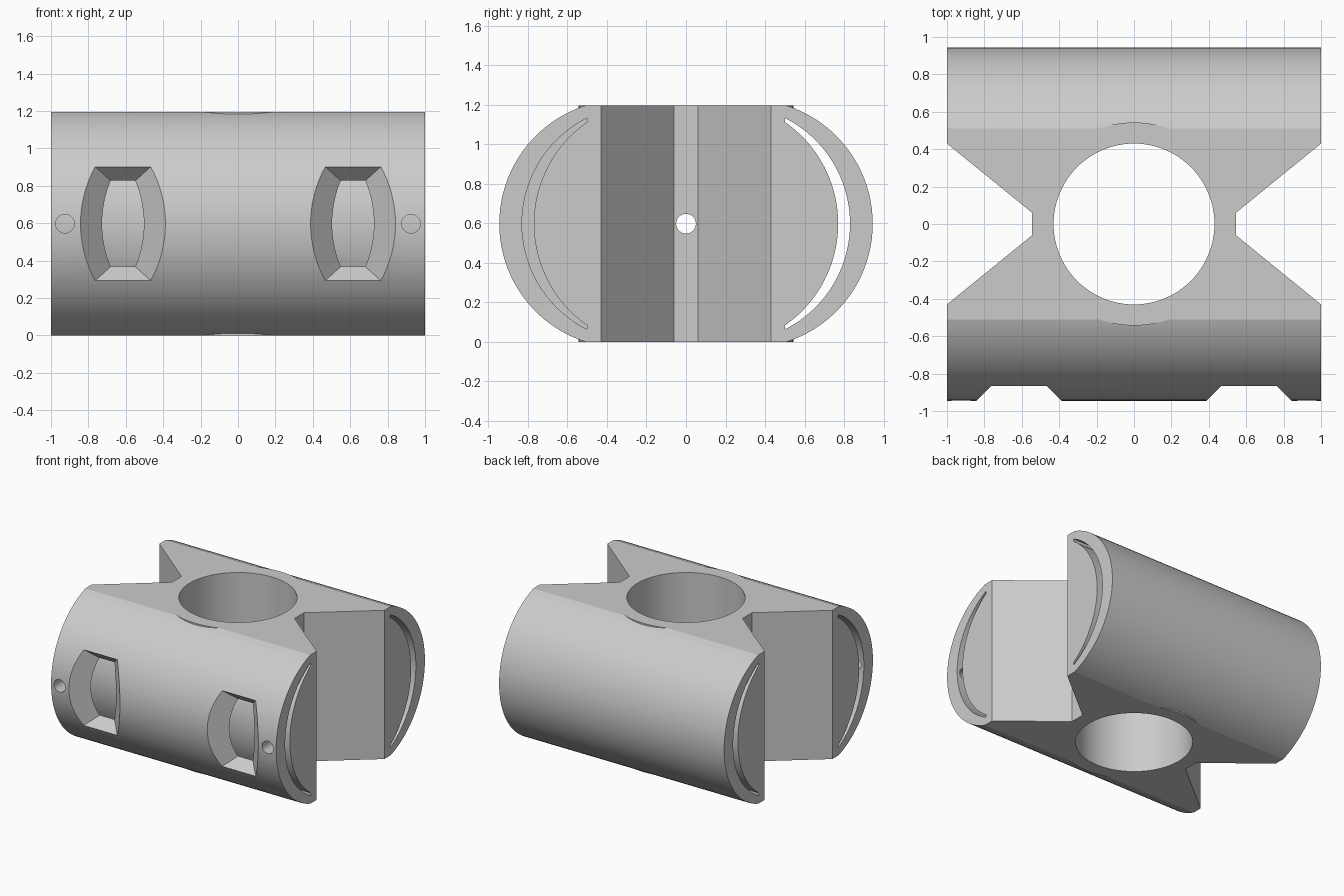
import bpy, bmesh
from math import sin, cos, pi, asin, sqrt
from mathutils import Vector

cube = bpy.data.objects.get("Cube")
if cube:
    bpy.data.objects.remove(cube, do_unlink=True)

H = 1.195          # overall height
MID = H / 2

grey = bpy.data.materials.new("plain grey")
grey.use_nodes = True
grey.diffuse_color = (0.6, 0.6, 0.6, 1)
grey.node_tree.nodes["Principled BSDF"].inputs["Base Color"].default_value = (0.6, 0.6, 0.6, 1)


def loft(name, start, end):
    """Closed solid between two matching outlines."""
    bm = bmesh.new()
    a = [bm.verts.new(p) for p in start]
    b = [bm.verts.new(p) for p in end]
    bm.faces.new(a)
    bm.faces.new(b)
    n = len(a)
    for i in range(n):
        j = (i + 1) % n
        bm.faces.new((a[i], a[j], b[j], b[i]))
    bmesh.ops.recalc_face_normals(bm, faces=bm.faces)
    mesh = bpy.data.meshes.new(name)
    bm.to_mesh(mesh)
    bm.free()
    mesh.materials.append(grey)
    obj = bpy.data.objects.new(name, mesh)
    bpy.context.collection.objects.link(obj)
    return obj


def prism(name, outline, axis, lo, hi):
    """Extrude a 2D outline along one axis."""
    def place(p, t):
        q = list(p)
        q.insert(axis, t)
        return Vector(q)
    return loft(name, [place(p, lo) for p in outline], [place(p, hi) for p in outline])


def circle(u, v, r, n):
    return [(u + r * cos(2 * pi * i / n), v + r * sin(2 * pi * i / n)) for i in range(n)]


def arc(tip, edge, half, n=40):
    """Bulging (y, z) arc from (edge, -half) through (tip, 0) to (edge, half)."""
    d = tip - edge
    r = (d * d + half * half) / (2 * d)
    a = asin(half / r)
    return [(tip - r + r * cos(t), MID + r * sin(t))
            for t in (-a + 2 * a * i / n for i in range(n + 1))]


def combine(target, tool, operation):
    mod = target.modifiers.new(operation, 'BOOLEAN')
    mod.operation = operation
    mod.solver = 'EXACT'
    mod.object = tool
    bpy.context.view_layer.objects.active = target
    bpy.ops.object.modifier_apply(modifier=mod.name)
    bpy.data.objects.remove(tool, do_unlink=True)


# Long body with two rounded sides
side = arc(0.945, 0.51, MID)
body = prism("clamp_body", side + [(-y, 2 * MID - z) for y, z in side], 0, -1, 1)

# Central boss
combine(body, prism("boss", circle(0, 0, 0.543, 128), 2, 0, H), 'UNION')

cutters = [
    prism("bore", circle(0, 0, 0.43, 96), 2, -0.2, H + 0.2),
    prism("cross_hole", circle(0, MID, 0.05, 32), 0, -1.2, 1.2),
]

# Tapered notch at each end
slope = 0.37 / 0.455
wide = 0.06 + slope * (1.1 - 0.545)
for s in (-1, 1):
    notch = [(s * 0.545, -0.06), (s * 1.1, -wide), (s * 1.1, wide), (s * 0.545, 0.06)]
    cutters.append(prism("end_notch", notch, 2, -0.2, H + 0.2))

# Crescent slots: through the back, a pocket from each end in the front
crescent = arc(0.83, 0.5, 0.535) + arc(0.77, 0.5, 0.515)[::-1]
front_crescent = [(-y, z) for y, z in crescent]
cutters.append(prism("back_slot", crescent, 0, -1.1, 1.1))
for lo, hi in ((-1.1, -0.3), (0.3, 1.1)):
    cutters.append(prism("front_slot", front_crescent, 0, lo, hi))


def rectangle(cx, y, hx, hz):
    return [(cx + a * hx, y, MID + b * hz) for a, b in ((-1, -1), (1, -1), (1, 1), (-1, 1))]


# Flared windows and pin holes opening into the front slots
for s in (-1, 1):
    cutters.append(loft("window", rectangle(s * 0.615, -0.775, 0.057, 0.222),
                        rectangle(s * 0.615, -1.0, 0.282, 0.424)))
    cutters.append(prism("pin_hole", circle(s * 0.925, MID, 0.05, 32), 1, -1.1, -0.8))

for tool in cutters:
    combine(body, tool, 'DIFFERENCE')

bpy.ops.object.select_all(action='DESELECT')
body.select_set(True)
bpy.context.view_layer.objects.active = body
bpy.ops.object.shade_smooth_by_angle(angle=pi / 12)
